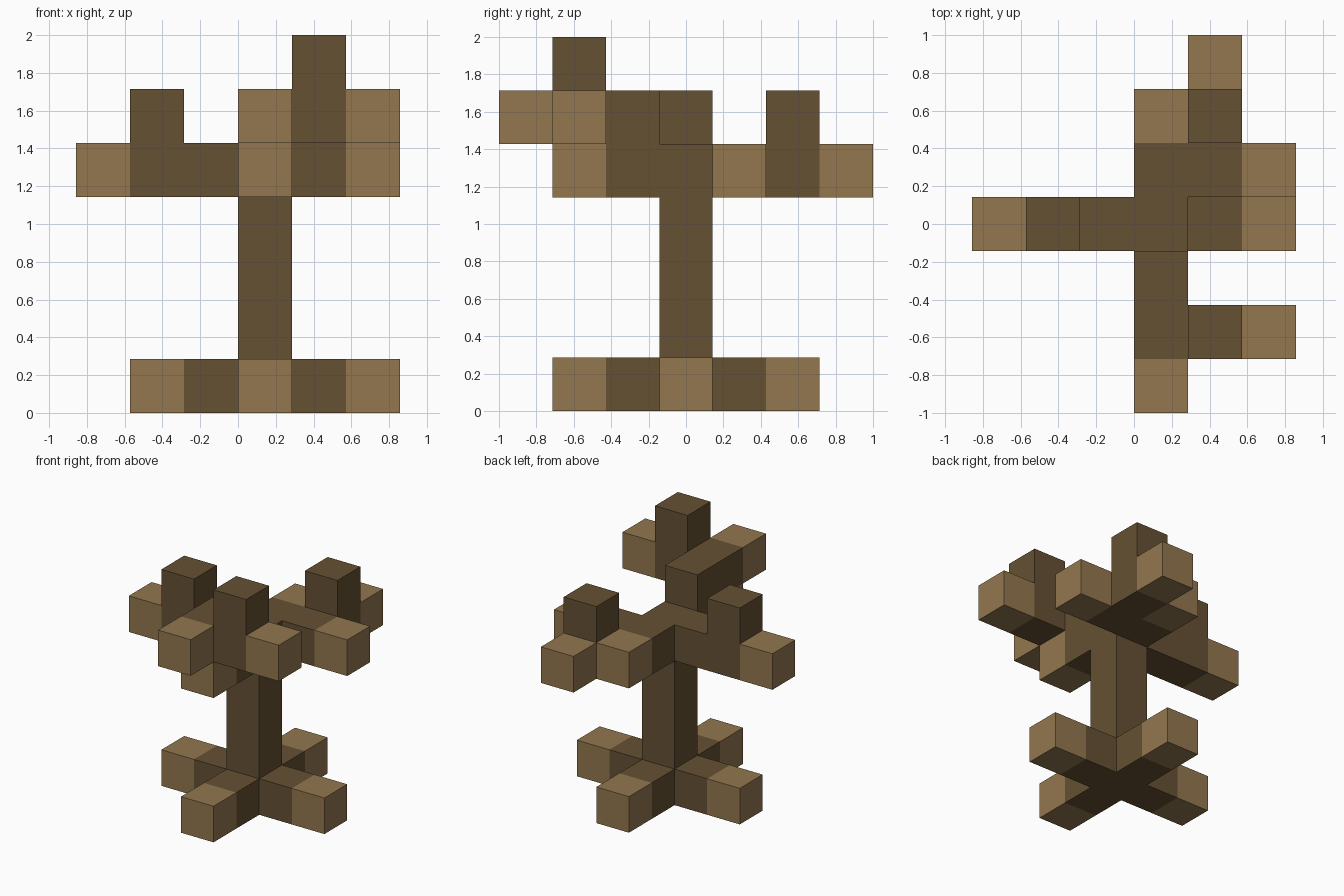
import bpy
from mathutils import Vector

cube = bpy.data.objects.get("Cube")
if cube:
    bpy.data.objects.remove(cube, do_unlink=True)

U = 2 / 7  # edge of one block


def material(name, rgb):
    m = bpy.data.materials.new(name)
    m.use_nodes = True
    m.diffuse_color = (*rgb, 1)
    m.node_tree.nodes["Principled BSDF"].inputs["Base Color"].default_value = (*rgb, 1)
    return m


BARK = material("dark bark", (0.13, 0.082, 0.033))
TIP = material("light wood", (0.291, 0.184, 0.078))


def block(name, mat, first, last=None):
    """Box filling the grid cells from first to last, both included."""
    a, b = Vector(first), Vector(last or first)
    bpy.ops.mesh.primitive_cube_add(size=1)
    ob = bpy.context.object
    ob.name = name
    ob.data.name = name
    # cells are offset half a block in x and z
    centre = ((a + b) / 2 + Vector((0.5, 0, 0.5))) * U
    size = (b - a + Vector((1, 1, 1))) * U
    for v in ob.data.vertices:
        v.co = Vector(p * s for p, s in zip(v.co, size))
    ob.location = centre
    ob.data.materials.append(mat)
    return ob


# Trunk
block("trunk", BARK, (0, 0, 0), (0, 0, 4))

# Four roots with light ends
for side, dx, dy in (("left", 1, 0), ("right", -1, 0), ("back", 0, 1), ("front", 0, -1)):
    block(side + "_root", BARK, (dx, dy, 0))
    block(side + "_root_tip", TIP, (2 * dx, 2 * dy, 0))

# Right branch with upright twig
block("right_branch", BARK, (-2, 0, 4), (-1, 0, 4))
block("right_twig", BARK, (-2, 0, 5))
block("right_branch_tip", TIP, (-3, 0, 4))

# Front branch stepping up and turning left
block("front_branch_base", BARK, (0, -1, 4), (0, -1, 5))
block("front_branch", BARK, (0, -2, 5), (1, -2, 5))
block("front_twig", BARK, (1, -2, 6))
block("front_branch_lower_tip", TIP, (0, -2, 4))
block("front_branch_front_tip", TIP, (0, -3, 5))
block("front_branch_left_tip", TIP, (2, -2, 5))

# Back branch turning left, then back, with upright twig
block("back_branch", BARK, (0, 1, 4), (1, 1, 4))
block("back_twig", BARK, (1, 2, 4), (1, 2, 5))
block("back_branch_left_tip", TIP, (2, 1, 4))
block("back_branch_right_tip", TIP, (0, 2, 4))
block("back_branch_back_tip", TIP, (1, 3, 4))
